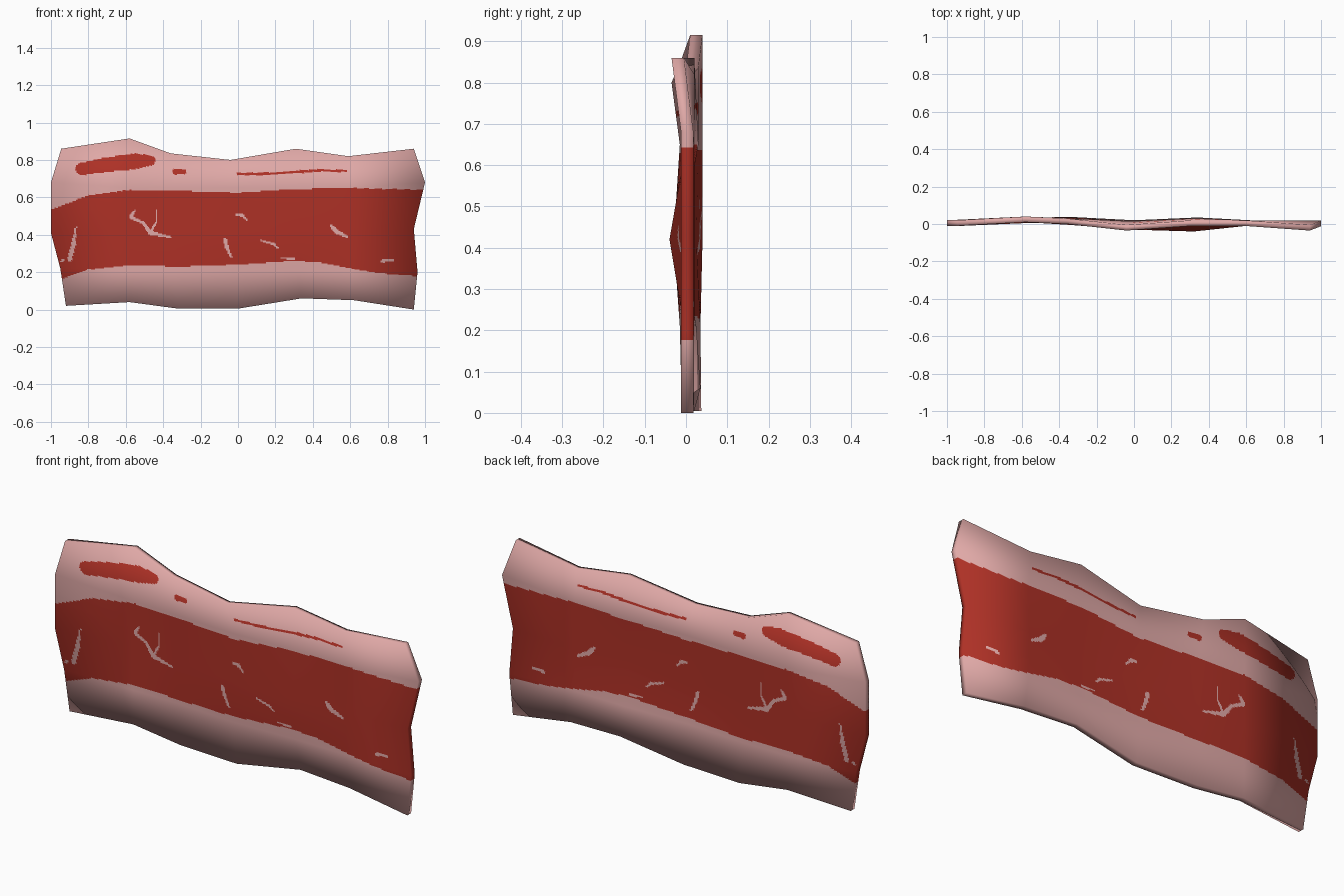
import bpy
from mathutils import Vector

if "Cube" in bpy.data.objects:
    bpy.data.objects.remove(bpy.data.objects["Cube"])

HALF = 0.015           # half the slice thickness
SX, SZ = 44, 34        # fine cells per coarse cell

# Coarse outline: rows run bottom to top, columns left to right
COLS = [-0.58, -0.34, -0.02, 0.32, 0.60]
LEFT = [(-0.92, 0.02), (-0.95, 0.22), (-1.0, 0.41), (-1.0, 0.68), (-0.945, 0.86)]
RIGHT = [(0.94, 0.0), (0.96, 0.20), (0.94, 0.43), (1.0, 0.68), (0.94, 0.86)]
BOTTOM = [(-0.58, 0.04), (-0.32, 0.005), (0.0, 0.005), (0.34, 0.06), (0.62, 0.05)]
TOP = [(-0.58, 0.915), (-0.36, 0.835), (-0.04, 0.80), (0.31, 0.86), (0.59, 0.82)]
MID = {1: 0.21, 2: 0.42, 3: 0.65}
WAVE = [[.005, .020, .022, .005, .020, .005, .003],
        [.005, .020, .020, .000, .010, .005, .003],
        [.005, .025, .010, -.015, -.025, .005, .003],
        [.005, .025, .015, .000, .015, .005, .003],
        [.005, .025, .015, -.020, .005, .005, -.020]]

# Edges of the lean band, as (x, z)
BAND_TOP = [(-1, .535), (-.8, .61), (-.58, .64), (-.3, .635), (0, .625),
            (.3, .645), (.6, .65), (1, .64)]
BAND_LOW = [(-.95, .16), (-.8, .215), (-.58, .235), (-.3, .23), (0, .24), (.3, .26),
            (.45, .25), (.6, .22), (.75, .195), (1, .175)]

# Lean streaks in the fat and fat marbling in the lean: strokes of (x, z, radius)
STREAKS = [[(-.835, .752, .033), (-.7, .775, .039), (-.55, .793, .042), (-.47, .797, .028)],
           [(-.335, .737, .015), (-.29, .738, .014)],
           [(0, .725, .006), (.1, .725, .007), (.2, .73, .005), (.3, .735, .008),
            (.45, .745, .007), (.58, .74, .005)]]
MARBLING = [[(-.90, .27, .012), (-.88, .35, .012), (-.865, .44, .004)],
            [(-.55, .53, .005), (-.575, .495, .009), (-.51, .465, .007), (-.47, .41, .012),
             (-.36, .387, .004)],
            [(-.47, .41, .008), (-.435, .47, .005), (-.435, .53, .004)],
            [(-.07, .37, .011), (-.055, .32, .008), (-.035, .28, .006)],
            [(-.01, .51, .006), (.02, .505, .009), (.05, .475, .004)],
            [(.12, .37, .005), (.19, .35, .007), (.21, .33, .006)],
            [(.23, .275, .004), (.3, .27, .005)],
            [(.50, .445, .009), (.53, .415, .012), (.58, .39, .006)],
            [(.77, .26, .008), (.83, .265, .006)],
            [(-.94, .26, .008), (-.93, .265, .006)]]


def coarse_centre(i, j):
    if i == 0:
        x, z = LEFT[j]
    elif i == 6:
        x, z = RIGHT[j]
    elif j == 0:
        x, z = BOTTOM[i - 1]
    elif j == 4:
        x, z = TOP[i - 1]
    else:
        x, z = COLS[i - 1], MID[j]
    return Vector((x, WAVE[j][i], z))


def slab_faces(nx, nz):
    """Front sheet, back sheet and rim of a closed slab."""
    n = (nx + 1) * (nz + 1)
    idx = lambda i, j: j * (nx + 1) + i
    faces = []
    for j in range(nz):
        for i in range(nx):
            q = [idx(i, j), idx(i + 1, j), idx(i + 1, j + 1), idx(i, j + 1)]
            faces.append(q)
            faces.append([n + k for k in reversed(q)])
    ring = ([idx(i, 0) for i in range(nx)] + [idx(nx, j) for j in range(nz)]
            + [idx(i, nz) for i in range(nx, 0, -1)] + [idx(0, j) for j in range(nz, 0, -1)])
    for a, b in zip(ring, ring[1:] + ring[:1]):
        faces.append([b, a, n + a, n + b])
    return faces


def refine(grid):
    """Bilinear refinement of a 7 x 5 grid of vectors."""
    out = []
    for J in range(4 * SZ + 1):
        j = min(J // SZ, 3)
        v = J / SZ - j
        for I in range(6 * SX + 1):
            i = min(I // SX, 5)
            u = I / SX - i
            k = j * 7 + i
            out.append(grid[k].lerp(grid[k + 1], u).lerp(grid[k + 7].lerp(grid[k + 8], u), v))
    return out


def curve_z(pts, x):
    if x <= pts[0][0]:
        return pts[0][1]
    for (x0, z0), (x1, z1) in zip(pts, pts[1:]):
        if x <= x1:
            return z0 + (z1 - z0) * (x - x0) / (x1 - x0)
    return pts[-1][1]


def in_strokes(strokes, x, z):
    for s in strokes:
        for (x0, z0, r0), (x1, z1, r1) in zip(s, s[1:]):
            dx, dz = x1 - x0, z1 - z0
            t = ((x - x0) * dx + (z - z0) * dz) / (dx * dx + dz * dz)
            t = max(0, min(1, t))
            r = r0 + (r1 - r0) * t
            if (x - x0 - dx * t) ** 2 + (z - z0 - dz * t) ** 2 < r * r:
                return True
    return False


def is_lean(x, z):
    if curve_z(BAND_LOW, x) < z < curve_z(BAND_TOP, x):
        return not in_strokes(MARBLING, x, z)
    return z > 0.6 and in_strokes(STREAKS, x, z)


def material(name, rgb):
    m = bpy.data.materials.new(name)
    m.diffuse_color = (*rgb, 1)
    m.use_nodes = True
    m.node_tree.nodes["Principled BSDF"].inputs["Base Color"].default_value = m.diffuse_color
    return m


# Coarse slab, used only for its soft shading directions
off = Vector((0, HALF, 0))
centre = [coarse_centre(i, j) for j in range(5) for i in range(7)]
front, back = [c - off for c in centre], [c + off for c in centre]
rough = bpy.data.meshes.new("rough_slab")
rough.from_pydata(front + back, [], slab_faces(6, 4))
rough.update()
normals = [n.vector.copy() for n in rough.vertex_normals]
bpy.data.meshes.remove(rough)

# Meat slice: fine slab coloured by band and stroke rules
mesh = bpy.data.meshes.new("meat_slice")
mesh.from_pydata(refine(front) + refine(back), [], slab_faces(6 * SX, 4 * SZ))
mesh.materials.append(material("pink fat", (0.745, 0.395, 0.385)))
mesh.materials.append(material("red lean", (0.42, 0.030, 0.019)))
mesh.update()
for p in mesh.polygons:
    p.use_smooth = True
    c = p.center
    p.material_index = int(is_lean(c.x, c.z))
fine = [n.normalized() for n in refine(normals[:35]) + refine(normals[35:])]
mesh.normals_split_custom_set_from_vertices(fine)
bpy.context.collection.objects.link(bpy.data.objects.new("meat_slice", mesh))
